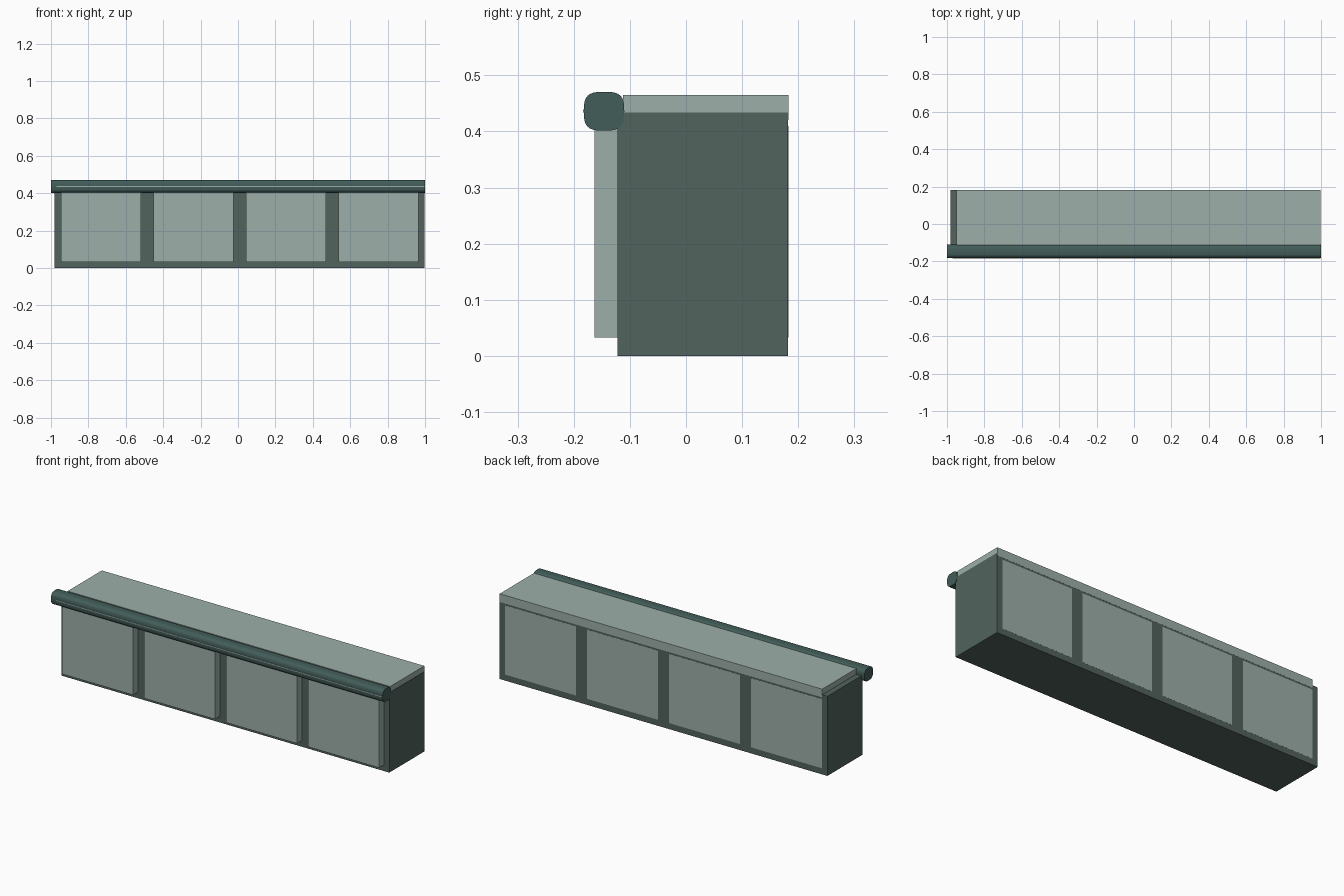
import bpy, bmesh, math

if "Cube" in bpy.data.objects:
    bpy.data.objects.remove(bpy.data.objects["Cube"])


def material(name, rgb):
    m = bpy.data.materials.new(name)
    m.diffuse_color = (*rgb, 1)
    m.use_nodes = True
    m.node_tree.nodes["Principled BSDF"].inputs["Base Color"].default_value = m.diffuse_color
    return m


DARK = material("dark_grey_green", (0.085, 0.125, 0.11))
LIGHT = material("pale_grey_green", (0.34, 0.43, 0.40))
RAIL = material("deep_teal", (0.055, 0.11, 0.10))


def link(name, bm, mat):
    bmesh.ops.recalc_face_normals(bm, faces=bm.faces)
    mesh = bpy.data.meshes.new(name)
    bm.to_mesh(mesh)
    bm.free()
    mesh.materials.append(mat)
    ob = bpy.data.objects.new(name, mesh)
    bpy.context.collection.objects.link(ob)
    return ob


def box(name, x, y, z, mat):
    """Box given by its (min, max) range on each axis."""
    bm = bmesh.new()
    bmesh.ops.create_cube(bm, size=1)
    for v in bm.verts:
        v.co = [r[0] if c < 0 else r[1] for r, c in zip((x, y, z), v.co)]
    return link(name, bm, mat)


def extrude_x(name, profile, x0, x1, mat):
    """Extrude a closed (y, z) profile along x."""
    bm = bmesh.new()
    a = [bm.verts.new((x0, y, z)) for y, z in profile]
    b = [bm.verts.new((x1, y, z)) for y, z in profile]
    n = len(profile)
    for i in range(n):
        j = (i + 1) % n
        bm.faces.new((a[i], a[j], b[j], b[i]))
    bm.faces.new(a)
    bm.faces.new(b)
    return link(name, bm, mat)


# Four cabinet bodies side by side, each with a panel running front to back
LEFT, STEP = -0.98, 0.4945
for i in range(4):
    x = LEFT + i * STEP
    box(f"cabinet_body_{i + 1}", (x, x + STEP), (-0.122, 0.182), (0, 0.434), DARK)
    mid = x + STEP / 2
    box(f"cabinet_panel_{i + 1}", (mid - 0.214, mid + 0.214),
        (-0.163, 0.1824), (0.033, 0.41), LIGHT)

# Worktop slab, set in from the left end
box("worktop", (-0.949, 0.996), (-0.112, 0.1824), (0.42, 0.465), LIGHT)

# Rounded front rail: soft-cornered cross-section
cy, cz, hy, hz = -0.146, 0.436, 0.036, 0.0345
profile = []
for k in range(32):
    t = 2 * math.pi * k / 32
    c, s = math.cos(t), math.sin(t)
    profile.append((cy + hy * math.copysign(abs(c) ** 0.62, c),
                    cz + hz * math.copysign(abs(s) ** 0.62, s)))
rail = extrude_x("front_rail", profile, -1.0, 1.0, RAIL)
bpy.context.view_layer.objects.active = rail
rail.select_set(True)
bpy.ops.object.shade_smooth_by_angle(angle=math.radians(40))

# Thin pale line along the rail
box("rail_inlay", (-0.97, 0.998), (-0.184, -0.17), (0.434, 0.439), LIGHT)
